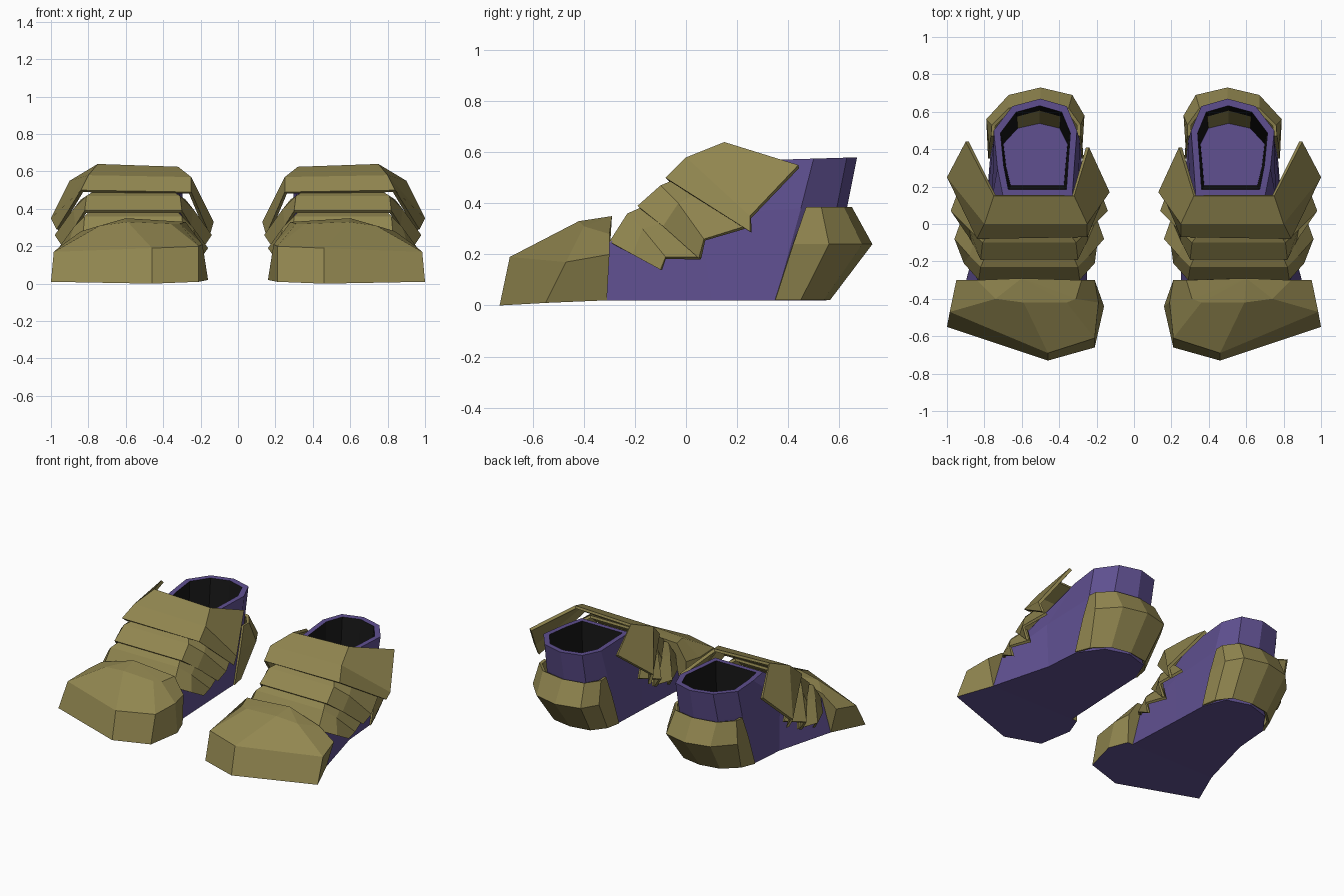
import bpy, bmesh

if "Cube" in bpy.data.objects:
    bpy.data.objects.remove(bpy.data.objects["Cube"])


def material(name, rgb):
    m = bpy.data.materials.new(name)
    m.diffuse_color = (*rgb, 1)
    m.use_nodes = True
    m.node_tree.nodes["Principled BSDF"].inputs["Base Color"].default_value = m.diffuse_color
    return m


OLIVE = material("olive plate", (0.285, 0.24, 0.08))
PURPLE = material("purple fabric", (0.115, 0.08, 0.28))
BLACK = material("black lining", (0.008, 0.008, 0.008))


def loft(rows, closed):
    """Bridge rows of points with quads."""
    bm = bmesh.new()
    vs = [[bm.verts.new(p) for p in row] for row in rows]
    n = len(rows[0])
    for a, b in zip(vs, vs[1:]):
        for i in range(n if closed else n - 1):
            j = (i + 1) % n
            bm.faces.new((a[i], a[j], b[j], b[i]))
    return bm, vs


def finish(name, bm, mats, thickness=0):
    """Make the object, thicken open shells and mirror it to the other foot."""
    me = bpy.data.meshes.new(name)
    bm.to_mesh(me)
    bm.free()
    for m in mats:
        me.materials.append(m)
    ob = bpy.data.objects.new(name, me)
    bpy.context.collection.objects.link(ob)
    if thickness:
        s = ob.modifiers.new("thickness", 'SOLIDIFY')
        s.thickness = thickness
        s.offset = -1
    mir = ob.modifiers.new("pair", 'MIRROR')
    mir.use_mirror_merge = False
    return ob


def at(z, pts):
    return [(x, y, z) for x, y in pts]


# Boot body: sole outline, ankle line, cuff rim, then the hollow lining
sole = at(0.02, [(.25, -.31), (.9, -.31), (.79, .1), (.77, .35), (.66, .5),
                 (.5, .55), (.34, .5), (.28, .35), (.27, .1)])
ankle = [(.30, -.31, .24), (.84, -.31, .24), (.76, .05, .36), (.75, .45, .38),
         (.66, .59, .38), (.5, .63, .38), (.36, .59, .38), (.29, .45, .38), (.30, .05, .36)]
cuff = [(.33, .15), (.70, .15), (.73, .3), (.75, .5), (.65, .63),
        (.5, .67), (.36, .63), (.305, .5), (.32, .3)]
rim = [(x, y, .56 + .03 * y) for x, y in cuff]


def inset(sx, sy, cy, z):
    return [(.525 + (x - .525) * sx, cy + (y - .4) * sy, z) for x, y in cuff]


inner = [(x, y, .56 + .03 * y) for x, y, z in inset(.84, .86, .40, 0)]
lining = inset(.81, .80, .39, .36)
floor = inset(.77, .64, .365, .12)
bm, vs = loft([sole, ankle, rim, inner, lining, floor], True)
bm.faces.new(vs[0])
bm.faces.new(vs[-1])
wall = set(vs[3] + vs[4] + vs[5])
for f in bm.faces:
    if len(f.verts) == 4 and all(v in wall for v in f.verts):
        c = f.calc_center_median()
        # the lower back of the hollow shows the inside of the heel guard
        f.material_index = 2 if c.z < .3 and c.y > .53 else 1
bmesh.ops.recalc_face_normals(bm, faces=bm.faces)
finish("boot_body", bm, [PURPLE, BLACK, OLIVE])

# Toe cap: ground outline, front ridge, crest and peak
ground = [(.9, -.31, .02), (1.0, -.55, .01), (.46, -.73, 0), (.21, -.66, .01),
          (.16, -.44, .02), (.21, -.31, .02)]
ridge = [(.95, -.30, .2), (.985, -.47, .17), (.46, -.69, .19), (.21, -.61, .2),
         (.19, -.42, .21), (.21, -.3, .22)]
crest = [(.84, -.3, .28), (.74, -.40, .31), (.59, -.42, .33), (.36, -.42, .32),
         (.31, -.4, .32), (.28, -.3, .33)]
bm, vs = loft([ground, ridge, crest, [(.6, -.29, .35)] * 6], False)
under = bm.faces.new(vs[0])
under.material_index = 1
bmesh.ops.remove_doubles(bm, verts=bm.verts, dist=0.0005)
bmesh.ops.holes_fill(bm, edges=[e for e in bm.edges if e.is_boundary], sides=0)
bmesh.ops.recalc_face_normals(bm, faces=bm.faces)
finish("toe_cap", bm, [OLIVE, PURPLE])

# Heel guard wrapping the back
heel = [
    at(.022, [(.78, .35), (.74, .45), (.64, .54), (.5, .565), (.36, .54), (.29, .45), (.27, .35)]),
    at(.24, [(.775, .42), (.79, .56), (.67, .69), (.5, .73), (.33, .69), (.265, .58), (.275, .42)]),
    at(.385, [(.765, .47), (.76, .53), (.67, .62), (.5, .65), (.35, .62), (.285, .53), (.285, .47)]),
]
bm, vs = loft(heel, False)
finish("heel_guard", bm, [OLIVE], 0.02)

# Upper instep plate with swept-back wings
upper = [
    [(.15, .17, .26), (.25, -.07, .49), (.84, -.08, .50), (.97, .25, .29)],
    [(.13, .17, .33), (.25, .0, .57), (.80, .0, .58), (1.0, .25, .35)],
    [(.24, .41, .53), (.32, .15, .625), (.75, .15, .64), (.9, .44, .55)],
]
bm, vs = loft(upper, False)
finish("upper_instep_plate", bm, [OLIVE], 0.02)


# Smaller overlapping bands, symmetric about the foot's centre line
def band(name, half_rows):
    rows = [[(1.12 - x, y, z) for x, y, z in reversed(h)] + h for h in half_rows]
    bm, vs = loft(rows, False)
    finish(name, bm, [OLIVE], 0.018)


band("middle_instep_band", [
    [(.82, -.19, .39), (.87, -.09, .31), (.93, .05, .185)],
    [(.81, -.10, .47), (.88, -.03, .40), (.98, .07, .26)],
    [(.76, -.03, .50), (.84, .06, .45), (.92, .23, .31)],
])
band("lower_instep_band", [
    [(.83, -.30, .25), (.91, -.21, .20), (.925, -.10, .14)],
    [(.82, -.23, .36), (.88, -.17, .30), (.96, -.08, .19)],
    [(.78, -.14, .40), (.84, -.05, .34), (.91, .06, .19)],
])
